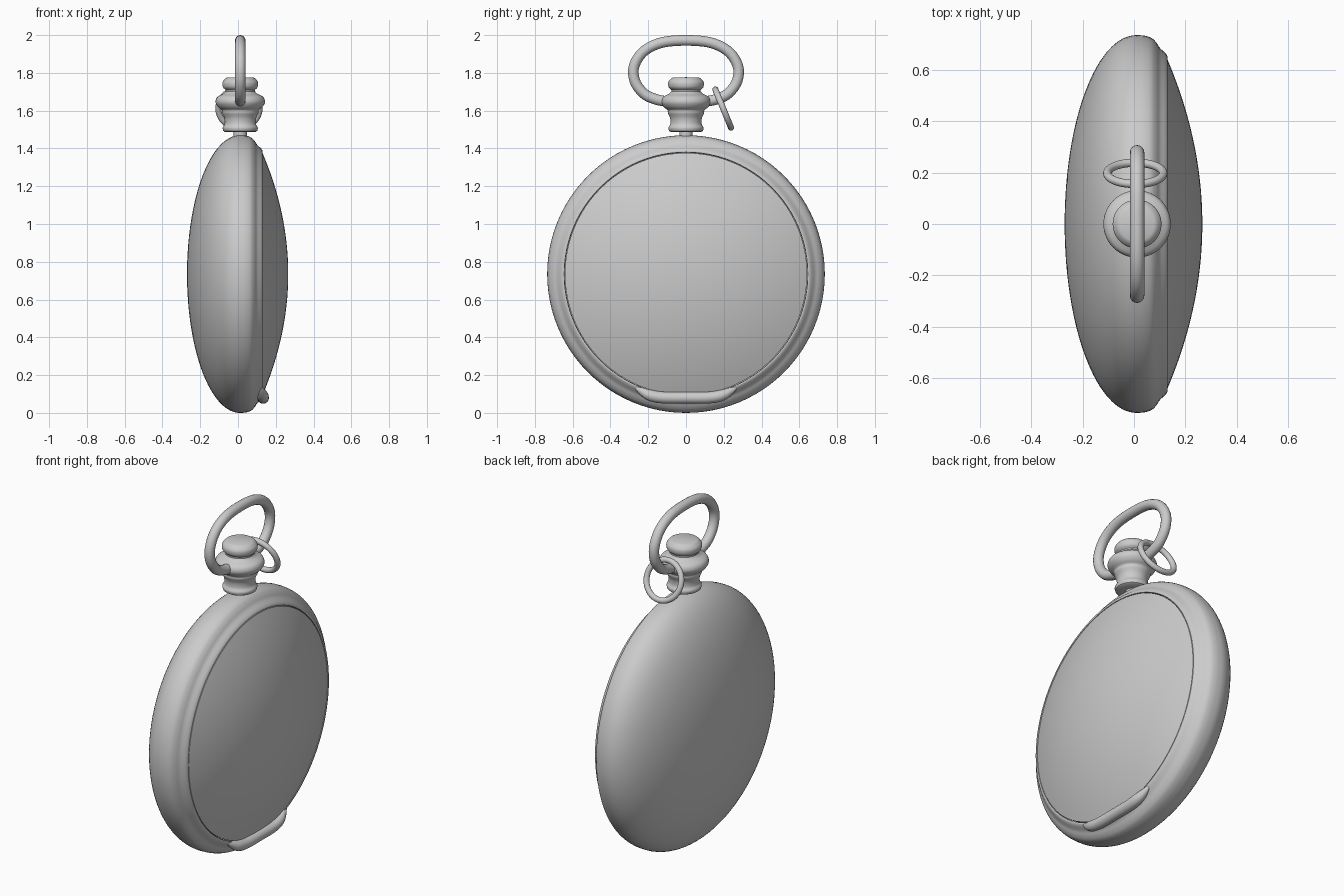
import bpy, bmesh, math
from mathutils import Matrix, Vector

if "Cube" in bpy.data.objects:
    bpy.data.objects.remove(bpy.data.objects["Cube"])


def smooth_path(pts, n=6):
    """Catmull-Rom interpolation through a few control points."""
    p = [Vector(q) for q in pts]
    p = [2 * p[0] - p[1]] + p + [2 * p[-1] - p[-2]]
    out = []
    for i in range(1, len(p) - 2):
        a, b, c, d = p[i - 1:i + 3]
        for k in range(n):
            t = k / n
            out.append(0.5 * (2 * b + (c - a) * t + (2 * a - 5 * b + 4 * c - d) * t * t
                              + (3 * b - a - 3 * c + d) * t ** 3))
    return out + [p[-2]]


def finish(obj, angle=40):
    bpy.ops.object.select_all(action='DESELECT')
    obj.select_set(True)
    bpy.context.view_layer.objects.active = obj
    if obj.type == 'CURVE':
        bpy.ops.object.convert(target='MESH')
    bpy.ops.object.shade_smooth_by_angle(angle=math.radians(angle))


def lathe(name, profile, matrix, steps=96):
    """Revolve (radius, height) points about local z."""
    bm = bmesh.new()
    vs = [bm.verts.new((max(p[0], 0), 0, p[1])) for p in profile]
    es = [bm.edges.new(e) for e in zip(vs, vs[1:])]
    bmesh.ops.spin(bm, geom=vs + es, cent=(0, 0, 0), axis=(0, 0, 1),
                   angle=2 * math.pi, steps=steps)
    bmesh.ops.remove_doubles(bm, verts=bm.verts, dist=1e-5)
    bmesh.ops.recalc_face_normals(bm, faces=bm.faces)
    bm.transform(matrix)
    me = bpy.data.meshes.new(name)
    bm.to_mesh(me)
    bm.free()
    obj = bpy.data.objects.new(name, me)
    bpy.context.collection.objects.link(obj)
    finish(obj)


def tube(name, pts, radius):
    """Round tube along points (x, y, z, radius factor)."""
    cu = bpy.data.curves.new(name, 'CURVE')
    cu.dimensions = '3D'
    cu.bevel_depth = radius
    cu.bevel_resolution = 6
    cu.use_fill_caps = True
    sp = cu.splines.new('POLY')
    sp.points.add(len(pts) - 1)
    for q, p in zip(sp.points, pts):
        q.co = (p[0], p[1], p[2], 1)
        q.radius = p[3]
    obj = bpy.data.objects.new(name, cu)
    bpy.context.collection.objects.link(obj)
    finish(obj, 60)


# case axis runs along x
R = 0.735
case_frame = Matrix.Translation((0, 0, R)) @ Matrix.Rotation(math.pi / 2, 4, 'Y')

# case: elliptical back, rounded rim and front bezel
back = []
for i in range(33):
    a = i / 32 * math.pi / 2
    back.append((R * math.sin(a), 0.01 - 0.28 * math.cos(a)))
bezel = smooth_path([(R, 0.01), (0.733, 0.04), (0.724, 0.068), (0.706, 0.087),
                     (0.685, 0.101), (0.665, 0.122), (0.653, 0.13), (0.645, 0.13)], 4)
lathe("case", back + bezel[1:] + [(0.643, 0.11)], case_frame)

# domed front cover
dome = [(0.641, 0.11)]
dome += [(0.641 * (1 - i / 24), 0.266 - 0.136 * (1 - i / 24) ** 2) for i in range(25)]
lathe("front_cover", dome, case_frame)

# thumb lip at the bottom of the bezel
half = [(0.133, 0, 0.08, 1), (0.133, 0.12, 0.081, 1), (0.131, 0.19, 0.093, 0.95),
        (0.124, 0.24, 0.118, 0.6), (0.12, 0.275, 0.142, 0.1)]
lip = [(x, -y, z, r) for x, y, z, r in half[:0:-1]] + half
tube("thumb_lip", smooth_path(lip), 0.031)

# pendant neck and winding crown
X = 0.012
stem_frame = Matrix.Translation((X, 0, 0))
neck = smooth_path([(0.09, 1.493), (0.093, 1.51), (0.083, 1.53), (0.084, 1.56),
                    (0.096, 1.588), (0.098, 1.603), (0.118, 1.62), (0.131, 1.645),
                    (0.122, 1.672), (0.09, 1.69), (0.078, 1.702)], 4)
crown = smooth_path([(0.078, 1.71), (0.092, 1.725), (0.094, 1.75), (0.08, 1.769),
                     (0.068, 1.776)], 4)
lathe("stem_and_crown", [(0, 1.45), (0.035, 1.45), (0.035, 1.488), (0.082, 1.488)]
      + neck + crown + [(0, 1.777)], stem_frame, 64)

# bow
half = [(0.0, 1.972), (0.13, 1.96), (0.225, 1.913), (0.275, 1.835), (0.27, 1.755),
        (0.222, 1.69), (0.16, 1.66), (0.10, 1.648)]
bow = [(X, -y, z, 1) for y, z in half[:0:-1]] + [(X, y, z, 1) for y, z in half]
tube("bow", smooth_path(bow), 0.028)

# loose chain ring hanging on the bow
bpy.ops.mesh.primitive_torus_add(major_segments=64, minor_segments=16,
                                 major_radius=0.109, minor_radius=0.016,
                                 location=(0.005, 0.197, 1.611), rotation=(-1.181, 0, 0))
ring = bpy.context.object
ring.name = "chain_ring"
finish(ring)
